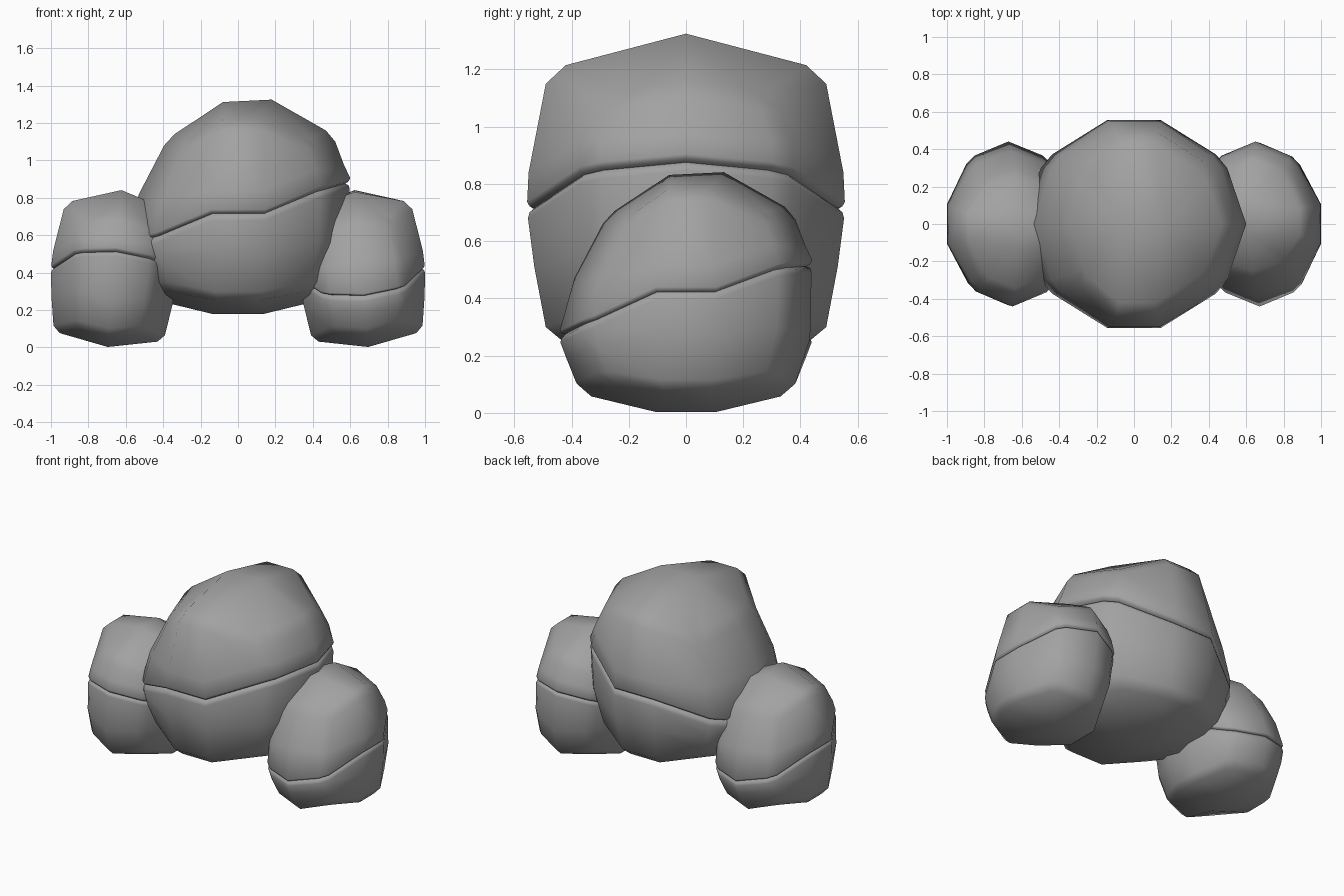
import bpy, bmesh
from math import radians
from mathutils import Matrix

cube = bpy.data.objects.get("Cube")
if cube:
    bpy.data.objects.remove(cube, do_unlink=True)

stone = bpy.data.materials.new("grey_stone")
stone.use_nodes = True
grey = (0.36, 0.36, 0.36, 1)
stone.diffuse_color = grey
bsdf = stone.node_tree.nodes["Principled BSDF"]
bsdf.inputs["Base Color"].default_value = grey
bsdf.inputs["Roughness"].default_value = 0.8

MID = 0.75  # height of the rock's own origin


def outline(left, right, depth, z_left, z_right, z_front, z_cl, z_cr):
    """Twelve-sided rounded box outline, bulging on every side."""
    half = []
    # right side to left side along the front
    half.append((right, 0, z_right))
    half.append((right * .83, -depth * .54, z_cr))
    half.append((right * .73, -depth * .67, z_cr))
    half.append((right * .24, -depth, z_front))
    half.append((left * .24, -depth, z_front))
    half.append((left * .73, -depth * .67, z_cl))
    half.append((left * .83, -depth * .54, z_cl))
    half.append((left, 0, z_left))
    back = [(x, -y, z) for x, y, z in half[-2:0:-1]]
    return half + back


def seam(scale, lift):
    """Tilted outline that follows the crack around the rock."""
    ring = outline(-.6 * scale, .6 * scale, .555 * scale, 0, 0, 0, 0, 0)
    return [(x, y, .715 + lift + (.28 * x if abs(x) > .2 else 0)) for x, y, z in ring]


def ridge(left, right, z_left, z_right):
    return [(right, 0, z_right) if x > 0 else (left, 0, z_left)
            for x, y, z in seam(1, 0)]


def build_rock_mesh():
    rings = [
        ridge(-.14, .14, .18, .18),
        outline(-.45, .45, .43, .255, .255, .25, .29, .29),
        outline(-.52, .52, .49, .316, .316, .30, .35, .35),
        outline(-.57, .59, .53, .44, .53, .51, .46, .56),
        seam(.995, -.035),
        seam(.985, -.014),
        seam(.955, 0),
        seam(.985, .007),
        seam(1, .022),
        outline(-.53, .565, .55, .82, .98, .84, .80, .95),
        outline(-.395, .52, .49, 1.08, 1.10, 1.15, 1.04, 1.06),
        outline(-.34, .47, .42, 1.14, 1.16, 1.215, 1.11, 1.12),
        ridge(-.08, .18, 1.312, 1.325),
    ]
    bm = bmesh.new()
    loops = [[bm.verts.new((x, y, z - MID)) for x, y, z in r] for r in rings]
    for low, high in zip(loops, loops[1:]):
        for i in range(len(low)):
            j = (i + 1) % len(low)
            bm.faces.new((low[i], low[j], high[j], high[i]))
    bmesh.ops.remove_doubles(bm, verts=bm.verts, dist=.0005)
    bmesh.ops.recalc_face_normals(bm, faces=bm.faces)
    mesh = bpy.data.meshes.new("rock")
    bm.to_mesh(mesh)
    bm.free()
    mesh.materials.append(stone)
    return mesh


def add_rock(name, matrix):
    mesh = build_rock_mesh()
    mesh.transform(matrix)
    obj = bpy.data.objects.new(name, mesh)
    bpy.context.collection.objects.link(obj)
    bpy.ops.object.select_all(action='DESELECT')
    obj.select_set(True)
    bpy.context.view_layer.objects.active = obj
    bpy.ops.object.shade_smooth_by_angle(angle=radians(50))


# large middle rock
add_rock("middle_rock", Matrix.Translation((0, 0, MID)))

# smaller leaning rocks, one on each side, turned half way round
side = (Matrix.Translation((.66, 0, .42))
        @ Matrix.Rotation(radians(-5), 4, 'Y')
        @ Matrix.Rotation(radians(90), 4, 'Z')
        @ Matrix.Diagonal((.735, .61, .735, 1)))
add_rock("left_rock", side)
add_rock("right_rock", Matrix.Rotation(radians(180), 4, 'Z') @ side)
